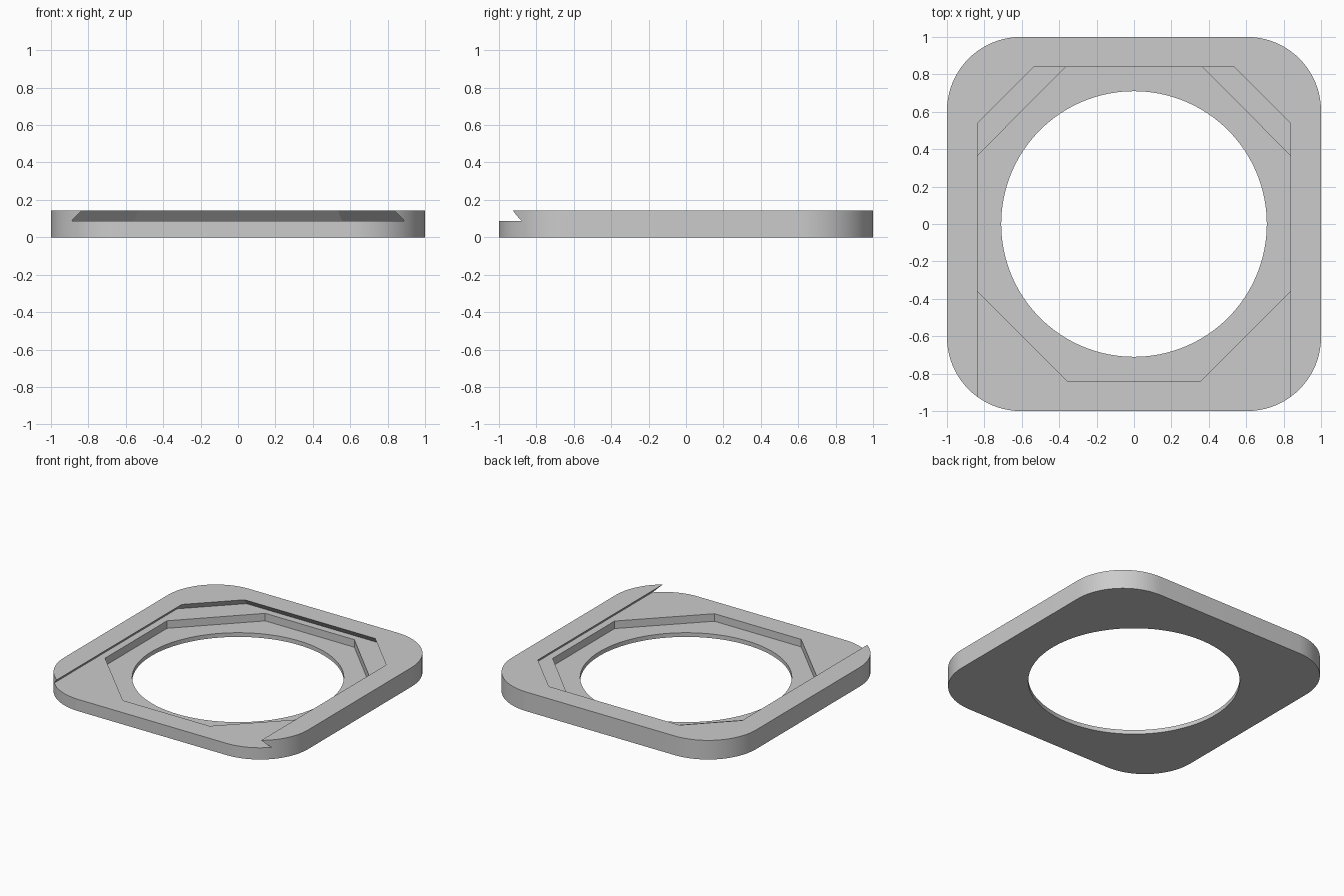
import bpy, bmesh, math

if "Cube" in bpy.data.objects:
    bpy.data.objects.remove(bpy.data.objects["Cube"])

H = 0.142          # plate thickness
SLOT_Z = 0.087     # floor of the dovetail slot
POCKET_Z = 0.031   # floor of the octagonal pocket

grey = bpy.data.materials.new("plain_grey")
grey.diffuse_color = (0.6, 0.6, 0.6, 1)
grey.use_nodes = True
grey.node_tree.nodes["Principled BSDF"].inputs["Base Color"].default_value = grey.diffuse_color


def loft(name, lower, z0, upper, z1):
    """Closed solid between two matching outlines."""
    bm = bmesh.new()
    a = [bm.verts.new((x, y, z0)) for x, y in lower]
    b = [bm.verts.new((x, y, z1)) for x, y in upper]
    n = len(a)
    bm.faces.new(a[::-1])
    bm.faces.new(b)
    for i in range(n):
        j = (i + 1) % n
        bm.faces.new((a[i], a[j], b[j], b[i]))
    bmesh.ops.recalc_face_normals(bm, faces=bm.faces)
    me = bpy.data.meshes.new(name)
    bm.to_mesh(me)
    bm.free()
    me.materials.append(grey)
    ob = bpy.data.objects.new(name, me)
    bpy.context.scene.collection.objects.link(ob)
    return ob


def rounded_square(r, steps=20):
    pts = []
    for k, (sx, sy) in enumerate(((1, 1), (-1, 1), (-1, -1), (1, -1))):
        for i in range(steps + 1):
            t = math.pi / 2 * (k + i / steps)
            pts.append((sx * (1 - r) + r * math.cos(t), sy * (1 - r) + r * math.sin(t)))
    return pts


def slot_outline(d):
    """Slot open at the front, with chamfered back corners, grown by d."""
    k = d * math.tan(math.pi / 8)
    half = [(0.837 + d, -1.2), (0.837 + d, 0.538 + k), (0.535 + k, 0.84 + d)]
    return half + [(-x, y) for x, y in reversed(half)]


# Rounded square plate
plate = loft("base_plate", rounded_square(0.395), 0, rounded_square(0.395), H)

# Undercut slot, continued above the plate along the same slope
rise = 0.02
slope = 0.053 / (H - SLOT_Z)
slot = loft("slot_cutter", slot_outline(0.053), SLOT_Z, slot_outline(-rise * slope), H + rise)

# Octagonal pocket below the slot floor
half = [(0.355, -0.84), (0.837, -0.36), (0.837, 0.365), (0.365, 0.84)]
octagon = half + [(-x, y) for x, y in reversed(half)]
pocket = loft("pocket_cutter", octagon, POCKET_Z, octagon, SLOT_Z + 0.02)

# Round central opening
circle = [(0.71 * math.cos(2 * math.pi * i / 128), 0.71 * math.sin(2 * math.pi * i / 128))
          for i in range(128)]
hole = loft("hole_cutter", circle, -0.1, circle, 0.3)

for cutter in (slot, pocket, hole):
    mod = plate.modifiers.new(cutter.name, 'BOOLEAN')
    mod.operation = 'DIFFERENCE'
    mod.solver = 'EXACT'
    mod.object = cutter

# Bake the cuts, drop the cutters
bpy.context.view_layer.update()
deps = bpy.context.evaluated_depsgraph_get()
result = bpy.data.meshes.new_from_object(plate.evaluated_get(deps))
plate.modifiers.clear()
plate.data = result
for cutter in (slot, pocket, hole):
    bpy.data.objects.remove(cutter)

# Smooth curved walls, sharp rims
result.shade_smooth()
result.set_sharp_from_angle(angle=math.radians(30))
